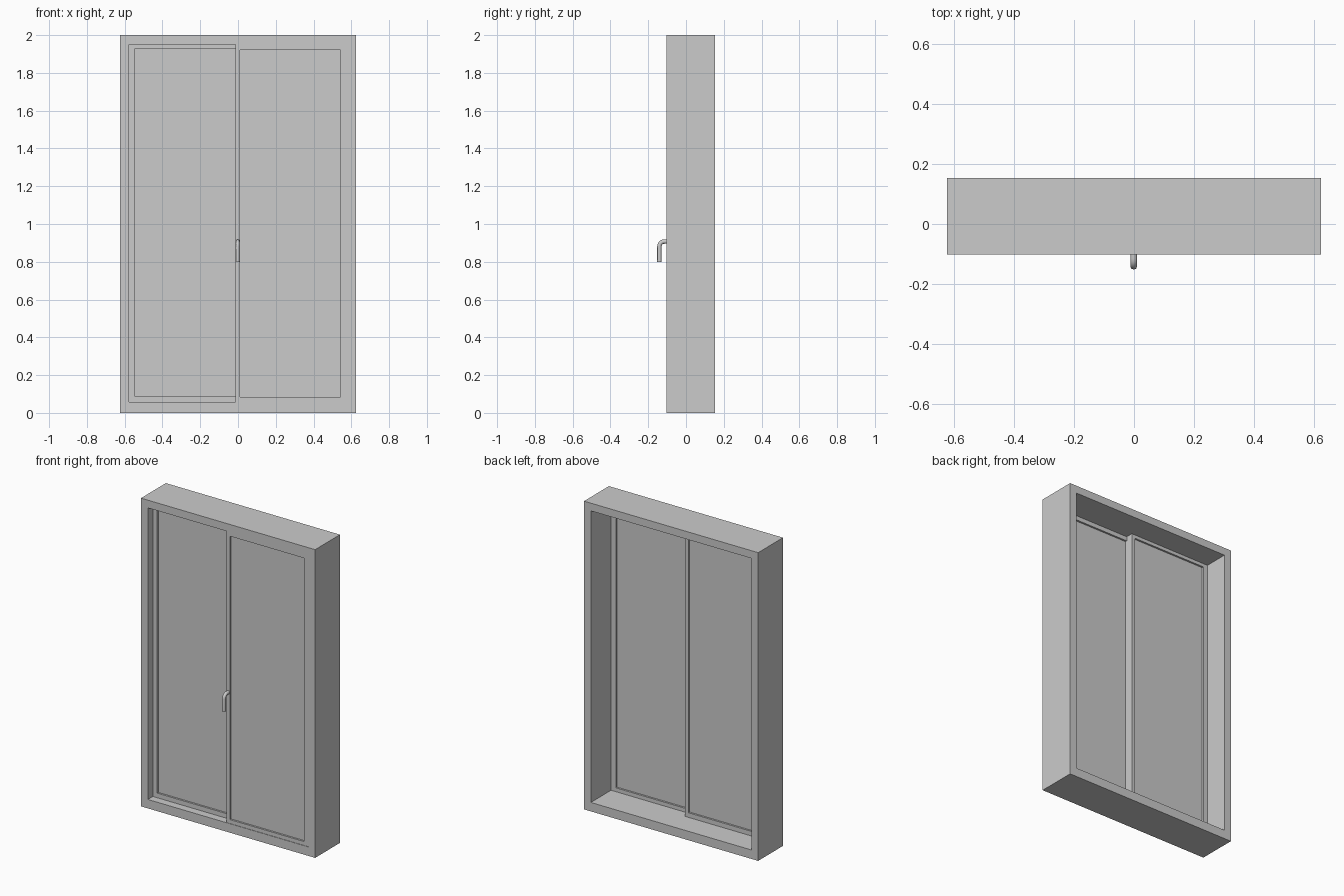
import bpy, bmesh, math

if "Cube" in bpy.data.objects:
    bpy.data.objects.remove(bpy.data.objects["Cube"])


def finish(name, bm):
    bmesh.ops.recalc_face_normals(bm, faces=bm.faces)
    me = bpy.data.meshes.new(name)
    bm.to_mesh(me)
    bm.free()
    ob = bpy.data.objects.new(name, me)
    bpy.context.collection.objects.link(ob)
    return ob


def ring(name, outer, inner, y0, y1):
    """Rectangular border; outer/inner are (x0, x1, z0, z1)."""
    bm = bmesh.new()

    def loop(r, y):
        x0, x1, z0, z1 = r
        return [bm.verts.new((x, y, z)) for x, z in
                ((x0, z0), (x1, z0), (x1, z1), (x0, z1))]

    loops = [loop(outer, y0), loop(inner, y0), loop(inner, y1), loop(outer, y1)]
    for a, b in zip(loops, loops[1:] + loops[:1]):
        for i in range(4):
            j = (i + 1) % 4
            bm.faces.new((a[i], a[j], b[j], b[i]))
    return finish(name, bm)


def box(name, r, y0, y1):
    x0, x1, z0, z1 = r
    bm = bmesh.new()
    bmesh.ops.create_cube(bm, size=1)
    for v in bm.verts:
        v.co = ((x0 + x1) / 2 + v.co.x * (x1 - x0),
                (y0 + y1) / 2 + v.co.y * (y1 - y0),
                (z0 + z1) / 2 + v.co.z * (z1 - z0))
    return finish(name, bm)


FRONT, BACK = -0.102, 0.153
RECESS = 0.012

# deep outer frame
ring("outer_frame", (-0.625, 0.625, 0, 2), (-0.576, 0.576, 0.058, 1.95), FRONT, BACK)

# two sliding sashes, one behind the other, each with a recessed pane
sashes = {
    "right": ((-0.014, 0.576, 0.058, 1.95), (0.011, 0.542, 0.083, 1.922), FRONT + 0.003, -0.054),
    "left": ((-0.576, 0.011, 0.058, 1.95), (-0.545, -0.014, 0.088, 1.928), -0.051, -0.006),
}
for side, (outer, inner, y0, y1) in sashes.items():
    ring(side + "_sash", outer, inner, y0, y1)
    box(side + "_pane", inner, y0 + RECESS, y1 - RECESS)

# bent round handle on the meeting stile
top_z, out_y, bend = 0.907, -0.141, 0.026
path = [(FRONT + 0.006, top_z)]
for i in range(7):
    a = math.pi / 2 * i / 6
    path.append((out_y + bend - bend * math.sin(a), top_z - bend + bend * math.cos(a)))
path.append((out_y, 0.80))
cu = bpy.data.curves.new("handle", 'CURVE')
cu.dimensions = '3D'
cu.bevel_depth = 0.0115
cu.bevel_resolution = 2
cu.use_fill_caps = True
sp = cu.splines.new('POLY')
sp.points.add(len(path) - 1)
for p, (y, z) in zip(sp.points, path):
    p.co = (-0.001, y, z, 1)
handle = bpy.data.objects.new("handle", cu)
bpy.context.collection.objects.link(handle)
bpy.context.view_layer.objects.active = handle
handle.select_set(True)
bpy.ops.object.convert(target='MESH')
bpy.ops.object.shade_smooth_by_angle(angle=math.radians(50))
